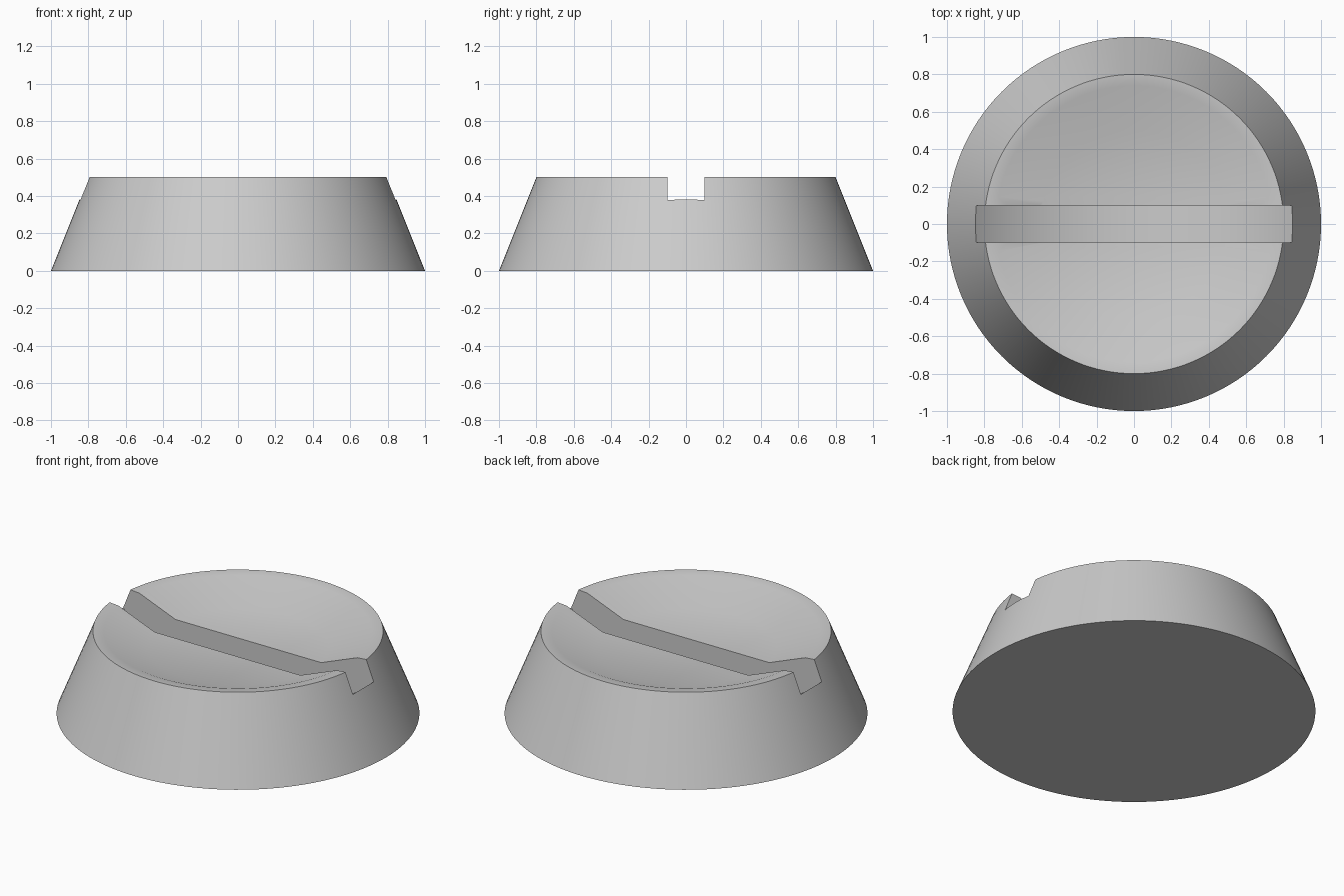
import bpy
import bmesh
from math import cos, sin, pi

SIDES = 128

default = bpy.data.objects.get("Cube")
if default:
    bpy.data.objects.remove(default, do_unlink=True)

grey = bpy.data.materials.new("plain grey")
grey.use_nodes = True
colour = (0.6, 0.6, 0.6, 1)
grey.diffuse_color = colour
grey.node_tree.nodes["Principled BSDF"].inputs["Base Color"].default_value = colour


def finish(name, bm):
    """Turn a bmesh into a linked object."""
    bmesh.ops.recalc_face_normals(bm, faces=bm.faces)
    mesh = bpy.data.meshes.new(name)
    bm.to_mesh(mesh)
    bm.free()
    mesh.materials.append(grey)
    obj = bpy.data.objects.new(name, mesh)
    bpy.context.collection.objects.link(obj)
    return obj


def stack(name, rings):
    """Skin a list of equal closed rings and cap both ends."""
    bm = bmesh.new()
    loops = [[bm.verts.new(p) for p in ring] for ring in rings]
    for low, high in zip(loops, loops[1:]):
        for i in range(len(low)):
            j = (i + 1) % len(low)
            bm.faces.new((low[i], low[j], high[j], high[i]))
    bm.faces.new(loops[0])
    bm.faces.new(loops[-1])
    return finish(name, bm)


def angles():
    return [2 * pi * i / SIDES for i in range(SIDES)]


# Tapered body with a rounded lip and a shallow dished top
profile = [(1, 0), (0.8, 0.5), (0.74, 0.495), (0.5, 0.4)]
body = stack("screw_head", [[(r * cos(a), r * sin(a), z) for a in angles()]
                            for r, z in profile])

# Disc-shaped cutter: its curved underside is the floor of the slot
RADIUS, HEIGHT = 1.25, 1.3
cutter = stack("slot_cutter", [[(RADIUS * sin(a), y, HEIGHT + RADIUS * cos(a)) for a in angles()]
                               for y in (-0.1, 0.1)])
cutter.hide_render = True

# Cut the slot across the top
cut = body.modifiers.new("slot", 'BOOLEAN')
cut.operation = 'DIFFERENCE'
cut.solver = 'EXACT'
cut.object = cutter
bpy.ops.object.select_all(action='DESELECT')
body.select_set(True)
bpy.context.view_layer.objects.active = body
bpy.ops.object.modifier_apply(modifier=cut.name)
bpy.data.objects.remove(cutter, do_unlink=True)

# Smooth curved faces, crisp slot and rim edges
bpy.ops.object.shade_smooth_by_angle(angle=pi / 6)
